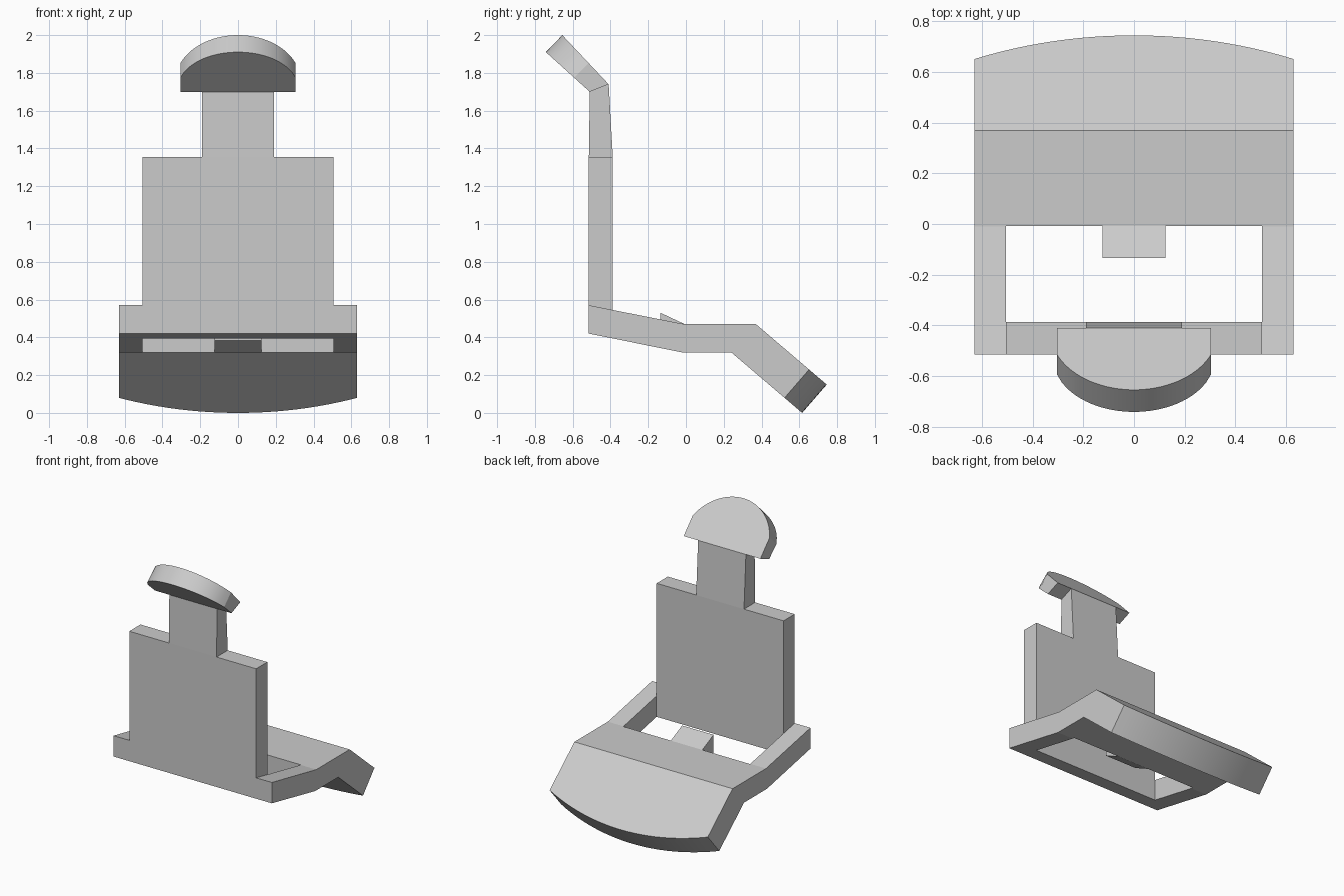
import bpy, bmesh, math

old = bpy.data.objects.get("Cube")
if old:
    bpy.data.objects.remove(old, do_unlink=True)

# One plain material for every part
grey = bpy.data.materials.new("light_grey")
grey.use_nodes = True
grey.diffuse_color = (0.6, 0.6, 0.6, 1)
grey.node_tree.nodes["Principled BSDF"].inputs["Base Color"].default_value = (0.6, 0.6, 0.6, 1)


def loft(name, half_width, profile, segments=1):
    """Sweep a (y, z) side profile, which may vary with x, across the width."""
    bm = bmesh.new()
    rings = []
    for i in range(segments + 1):
        x = half_width * (2 * i / segments - 1)
        rings.append([bm.verts.new((x, y, z)) for y, z in profile(x)])
    n = len(rings[0])
    for a, b in zip(rings, rings[1:]):
        for j in range(n):
            k = (j + 1) % n
            bm.faces.new((a[j], a[k], b[k], b[j]))
    bm.faces.new(rings[0])
    bm.faces.new(rings[-1])
    bmesh.ops.recalc_face_normals(bm, faces=bm.faces)
    # Merge the coplanar strips into clean flat faces
    bmesh.ops.dissolve_limit(bm, angle_limit=0.005, verts=bm.verts, edges=bm.edges)
    mesh = bpy.data.meshes.new(name)
    bm.to_mesh(mesh)
    bm.free()
    mesh.materials.append(grey)
    obj = bpy.data.objects.new(name, mesh)
    bpy.context.collection.objects.link(obj)
    return obj


def activate(obj):
    bpy.ops.object.select_all(action="DESELECT")
    obj.select_set(True)
    bpy.context.view_layer.objects.active = obj


def combine(target, other, operation):
    """Apply a boolean to the target and remove the other solid."""
    activate(target)
    mod = target.modifiers.new("combine", "BOOLEAN")
    mod.operation = operation
    mod.solver = "EXACT"
    mod.object = other
    bpy.ops.object.modifier_apply(modifier=mod.name)
    bpy.data.objects.remove(other, do_unlink=True)


def arc(x, half_width, sag):
    """Drop of a circular edge at x, reaching sag at the half width."""
    r = (half_width ** 2 + sag ** 2) / (2 * sag)
    return r - math.sqrt(r * r - x * x)


def along(a, b, t):
    return (a[0] + (b[0] - a[0]) * t, a[1] + (b[1] - a[1]) * t)


# Bent base with a curved lower lip
def base_profile(x):
    t = 1 - arc(x, 0.63, 0.122) / 0.49
    top, under = (0.37, 0.47), (0.24, 0.32)
    return [(-0.515, 0.42), (-0.515, 0.57), (-0.01, 0.47), top,
            along(top, (0.745, 0.15), t),
            along(under, (0.615, 0.0), t),
            under, (-0.02, 0.32)]


frame = loft("base_and_upright", 0.63, base_profile, 24)

# Window through the base
cutter = loft("window_cutter", 0.505,
              lambda x: [(-0.388, 0.1), (-0.388, 0.9), (-0.007, 0.9), (-0.007, 0.1)])
cutter.hide_render = True
combine(frame, cutter, "DIFFERENCE")

# Upright panel, joined flush to the front bar of the base
panel = loft("upright_panel", 0.505,
             lambda x: [(-0.515, 0.5), (-0.515, 1.355), (-0.388, 1.355), (-0.388, 0.5)])
combine(frame, panel, "UNION")

# Small raised tab reaching into the window
tab = loft("window_tab", 0.125,
           lambda x: [(-0.007, 0.47), (-0.135, 0.53), (-0.135, 0.383), (-0.007, 0.32)])

# Narrow neck
neck = loft("neck", 0.19,
            lambda x: [(-0.515, 1.355), (-0.51, 1.70), (-0.41, 1.74), (-0.388, 1.355)])


# Tilted head plate with a rounded upper edge
def head_profile(x):
    front, back = (-0.51, 1.70), (-0.41, 1.74)
    return [front,
            along(front, (-0.742, 1.91), 1 - arc(x, 0.305, 0.225) / 0.35),
            along(back, (-0.655, 2.0), 1 - arc(x, 0.305, 0.2) / 0.35),
            back]


head = loft("head_plate", 0.305, head_profile, 32)

# Smooth the curved rims only
for obj in (frame, tab, neck, head):
    activate(obj)
    bpy.ops.object.shade_smooth_by_angle(angle=math.radians(8))
